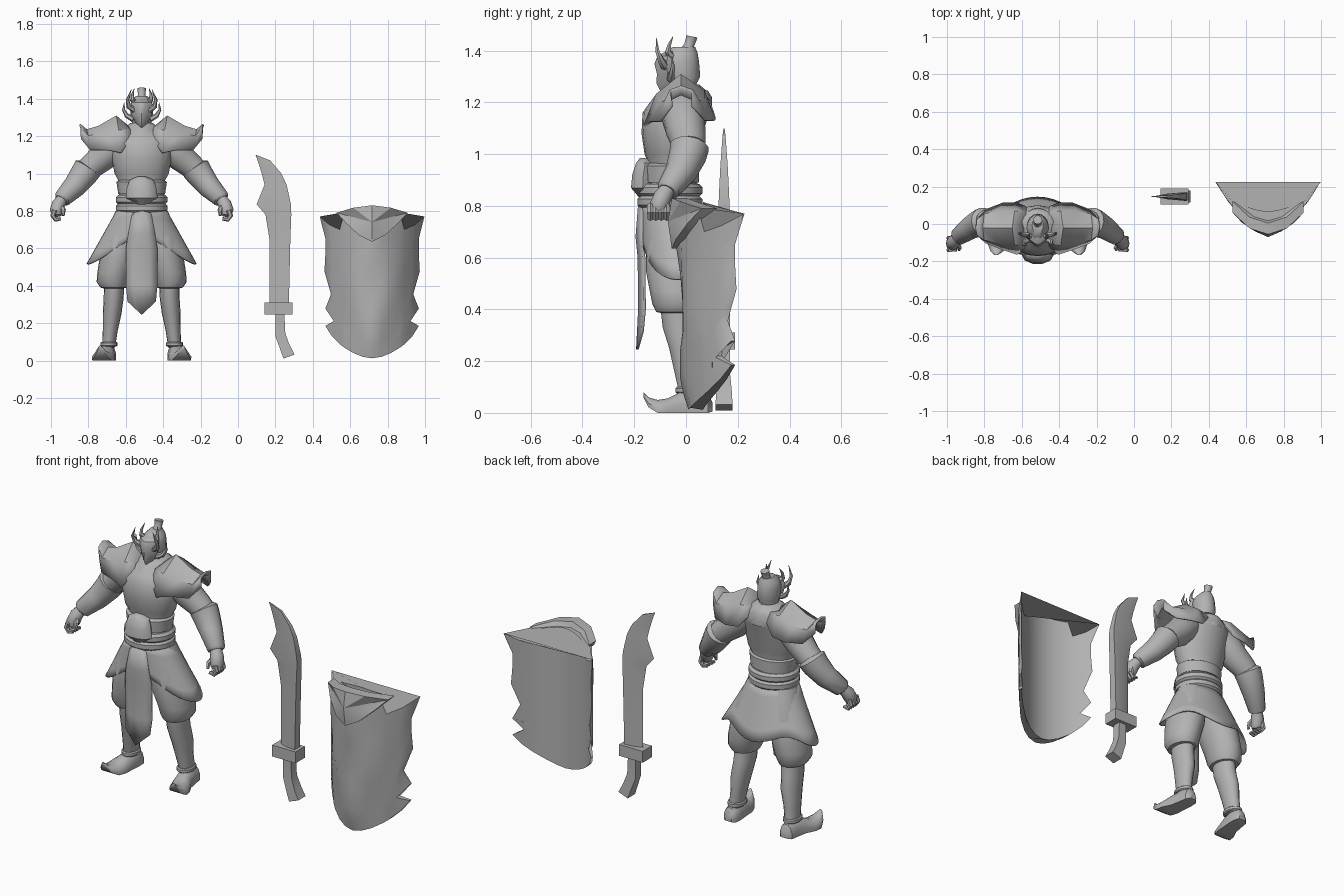
import bpy, bmesh, math
from mathutils import Vector

CX = -0.515   # warrior's centre line
SX = 0.717    # shield's centre line
grey = bpy.data.materials.new("plain_grey")
grey.diffuse_color = (0.45, 0.45, 0.45, 1)


def make(name, verts, faces, ox=CX, angle=40, thick=0, subd=0):
    me = bpy.data.meshes.new(name)
    me.from_pydata([(v[0] + ox, v[1], v[2]) for v in verts], [], faces)
    bm = bmesh.new()
    bm.from_mesh(me)
    bmesh.ops.recalc_face_normals(bm, faces=bm.faces)
    bm.to_mesh(me)
    bm.free()
    me.materials.append(grey)
    me.shade_smooth()
    me.set_sharp_from_angle(angle=math.radians(angle))
    ob = bpy.data.objects.new(name, me)
    bpy.context.collection.objects.link(ob)
    if thick:
        m = ob.modifiers.new("thickness", 'SOLIDIFY')
        m.thickness, m.offset = thick, 0
    if subd:
        ob.modifiers.new("smooth", 'SUBSURF').levels = subd
        ob.modifiers["smooth"].render_levels = subd
    return ob


def loft(name, rings, cap=True, side=1, **kw):
    """Skin closed rings of equal size; side = -1 mirrors across the centre."""
    n = len(rings[0])
    verts = [(p[0] * side, p[1], p[2]) for r in rings for p in r]
    faces = [(i * n + j, i * n + (j + 1) % n, (i + 1) * n + (j + 1) % n, (i + 1) * n + j)
             for i in range(len(rings) - 1) for j in range(n)]
    if cap:
        faces += [tuple(range(n)), tuple(range(len(verts) - n, len(verts)))]
    return make(name, verts, faces, **kw)


def flat(z, rx, front, back, cx=0, n=20, point=0):
    """Level ellipse from y=front to y=back; point narrows the front."""
    cy, ry = (front + back) / 2, (back - front) / 2
    out = []
    for k in range(n):
        a = 2 * math.pi * k / n
        s = math.sin(a)
        out.append((cx + rx * math.cos(a) * (1 - point * max(0, -s)), cy + ry * s, z))
    return out


def tube(name, path, side=1, n=10, **kw):
    """Round limb through (x, y, z, radius) points."""
    pts = [Vector(p[:3]) for p in path]
    rings = []
    for i, p in enumerate(path):
        d = (pts[min(i + 1, len(pts) - 1)] - pts[max(i - 1, 0)]).normalized()
        u = d.cross(Vector((0, 1, 0.01))).normalized()
        w = d.cross(u)
        rings.append([pts[i] + p[3] * (u * math.cos(2 * math.pi * k / n) + w * math.sin(2 * math.pi * k / n))
                      for k in range(n)])
    return loft(name, rings, side=side, **kw)


def grid(name, rows, **kw):
    n = len(rows[0])
    faces = [(i * n + j, i * n + j + 1, (i + 1) * n + j + 1, (i + 1) * n + j)
             for i in range(len(rows) - 1) for j in range(n - 1)]
    return make(name, [p for r in rows for p in r], faces, **kw)


# Torso, chest plate rim and neck
loft("torso", [flat(z, rx, f, b) for z, rx, f, b in [
    (.84, .125, -.15, .05), (.95, .118, -.14, .035), (1.0, .145, -.16, .05), (1.08, .16, -.172, .065),
    (1.16, .165, -.168, .09), (1.2, .15, -.14, .1), (1.24, .1, -.1, .085), (1.27, .06, -.07, .05)]])
loft("collar", [flat(z, rx, f, b) for z, rx, f, b in [
    (1.17, .1, -.16, .1), (1.22, .1, -.125, .1), (1.245, .085, -.1, .085), (1.23, .07, -.08, .07)]], cap=False)
loft("waist_plate", [flat(z, rx, f, b) for z, rx, f, b in [
    (.89, .125, -.165, .05), (.955, .135, -.165, .05), (.965, .12, -.15, .035)]])
# Rope belts and buckle
for i, z in enumerate((.815, .86)):
    loft(f"belt_{i}", [flat(z + dz, .125 + d, -.175 - d, .05 + d)
                       for dz, d in [(-.025, 0), (-.012, .013), (.012, .013), (.025, 0)]])
loft("buckle", [flat(z, rx, f, -.12, n=10) for z, rx, f in [
    (.835, .035, -.185), (.87, .085, -.215), (.92, .08, -.21), (.965, .065, -.195), (.985, .02, -.18)]])

# Skirt with a pointed hem, split at the front
N = 40
rings = []
for t in (0, .2, .4, .6, .8, 1):
    ring = []
    for k in range(N):
        a = 2 * math.pi * k / N
        c, s = math.cos(a), math.sin(a)
        hem = .515 + (.15 * max(0, -s) ** 3 if s < 0 else .05 * abs(math.sin(2 * a)) ** 2 + .01 * s)
        f = t * (.81 - hem) / .295
        ry = (.11 + .04 * f) if s < 0 else (.1 + .065 * f)
        ring.append(((.125 + .165 * f) * c, -.06 + .04 * f + ry * s, .81 - t * (.81 - hem)))
    rings.append(ring)
loft("skirt", rings, cap=False, thick=.01)
# Front cloth
grid("front_cloth", [[(w * u, y + .02 * abs(u), z + (.07 * abs(u) if z < .3 else 0)) for u in (-1, -.5, 0, .5, 1)]
                     for z, w, y in [(.81, .045, -.18), (.68, .07, -.19), (.6, .083, -.182),
                                     (.4, .083, -.18), (.245, .075, -.188)]], thick=.01)

# Head, face mask, crest
loft("head", [flat(z, rx, f, b, n=16, point=p) for z, rx, f, b, p in [
    (1.22, .055, -.06, .04, 0), (1.27, .052, -.08, .04, .3), (1.3, .06, -.09, .055, .3),
    (1.36, .06, -.1, .05, .2), (1.39, .052, -.085, .045, .1), (1.415, .03, -.05, .035, 0)]])
loft("face_mask", [flat(z, rx, f, -.03, n=12, point=.55) for z, rx, f in [
    (1.245, .012, -.1), (1.275, .035, -.115), (1.31, .052, -.112), (1.35, .06, -.122), (1.38, .055, -.11),
    (1.4, .03, -.07)]])
tube("crest", [(0, .0, 1.39, .03), (0, .012, 1.42, .02), (0, .02, 1.445, .022), (0, .022, 1.455, .024)])

RIDGE = [(.065, -.02, 1.245), (.136, -.02, 1.305), (.23, -.02, 1.25), (.295, -.02, 1.232), (.33, -.02, 1.262)]
FRONT = [(.06, -.13, 1.18), (.11, -.16, 1.11), (.185, -.135, 1.125), (.275, -.1, 1.125), (.322, -.055, 1.185)]
BACK = [(.06, .09, 1.2), (.11, .11, 1.14), (.185, .11, 1.13), (.275, .075, 1.13), (.322, .025, 1.185)]

for side, tag in ((-1, "right"), (1, "left")):
    # Helmet horns
    for i, p in enumerate([
            [(.045, -.06, 1.29, .016), (.08, -.055, 1.31, .013), (.097, -.05, 1.34, .008), (.093, -.055, 1.38, .001)],
            [(.04, -.08, 1.34, .018), (.07, -.095, 1.36, .014), (.075, -.11, 1.395, .009), (.055, -.115, 1.45, .001)],
            [(.03, -.05, 1.37, .018), (.05, -.07, 1.395, .013), (.05, -.065, 1.42, .008), (.04, -.05, 1.455, .001)]]):
        tube(f"{tag}_horn_{i}", p, side, n=6)
    # Draped shoulder plate
    rows = [FRONT]
    for edge, dy in ((FRONT, -.022), (BACK, .022)):
        mid = [tuple((a + b) / 2 + o for a, b, o in zip(e, r, (0, dy, .022))) for e, r in zip(edge, RIDGE)]
        rows += [mid, RIDGE] if edge is FRONT else [mid, BACK]
    grid(f"{tag}_shoulder_plate", [[(x * side, y, z) for x, y, z in r] for r in rows], thick=.01)
    # Arm, bracer, hand
    tube(f"{tag}_upper_arm", [(.1, -.01, 1.18, .07), (.15, -.01, 1.15, .085), (.205, 0, 1.09, .077),
                              (.26, .01, 1.045, .068), (.31, .01, 1.0, .062)], side, n=14)
    tube(f"{tag}_bracer", [(.283, .012, 1.035, .06), (.29, .012, 1.025, .077), (.31, .006, .995, .073),
                           (.36, -.02, .93, .062), (.425, -.068, .865, .047), (.43, -.072, .858, .035)], side, n=14)
    tube(f"{tag}_palm", [(.425, -.07, .865, .03), (.445, -.09, .835, .036), (.455, -.105, .8, .037),
                         (.455, -.112, .775, .025)], side)
    for i in range(4):
        y = -.075 - .021 * i
        tube(f"{tag}_finger_{i}", [(.465, y, .805, .014), (.475, y, .775, .014), (.46, y, .753, .012),
                                   (.432, y, .758, .009)], side, n=6)
    tube(f"{tag}_thumb", [(.435, -.1, .83, .015), (.418, -.128, .805, .013), (.42, -.138, .775, .008)], side, n=6)
    # Baggy trouser leg, shin, boot cuff
    loft(f"{tag}_trouser", [flat(z, rx, f, b, cx) for z, rx, f, b, cx in [
        (.8, .08, -.13, .03, .06), (.65, .1, -.155, .08, .105), (.55, .1, -.155, .09, .125),
        (.47, .092, -.14, .09, .145), (.42, .088, -.13, .08, .153), (.39, .07, -.115, .065, .15),
        (.385, .05, -.09, .04, .15)]], side=side)
    loft(f"{tag}_shin", [flat(z, rx, f, b, cx, 16) for z, rx, f, b, cx in [
        (.42, .055, -.1, .05, .147), (.33, .053, -.09, .06, .15), (.25, .05, -.065, .075, .158),
        (.16, .04, -.045, .07, .168), (.07, .035, -.025, .075, .177)]], side=side)
    loft(f"{tag}_boot_cuff", [flat(z, .04 + d, -.035 - d, .075 + d, .175, 16)
                              for z, d in [(.075, 0), (.08, .006), (.095, .006), (.1, 0)]], side=side)
    # Boot with upturned toe
    rings = []
    for y, cx, w, z0, z1 in [(.102, .175, .02, .005, .04), (.085, .178, .037, 0, .075), (.04, .18, .042, 0, .09),
                             (-.02, .188, .045, 0, .082), (-.07, .202, .056, 0, .056), (-.11, .212, .052, 0, .05),
                             (-.145, .218, .034, .022, .06), (-.165, .222, .01, .06, .08)]:
        rings.append([(cx + w * dx, y, z0 + (z1 - z0) * dz) for dx, dz in
                      [(-1, 0), (1, 0), (1.03, .4), (.75, .8), (.3, 1), (-.3, 1), (-.75, .8), (-1.03, .4)]])
    loft(f"{tag}_boot", rings, side=side)

# Sword: wedge blade, block guard, bent grip
SY = .147
blade = []
for z, l, r, t in [(1.1, .093, .096, .002), (1.07, .105, .172, .006), (1.0, .127, .232, .011), (.94, .142, .26, .015),
                   (.835, .1, .283, .02), (.78, .147, .285, .022), (.65, .168, .28, .023), (.3, .168, .272, .023)]:
    m = l + (r - l) * .45
    blade.append([(l, SY, z), (m, SY - t * .8, z), (r, SY - t, z), (r, SY + t, z), (m, SY + t * .8, z)])
loft("sword_blade", blade, ox=0, angle=25)


def box_loft(name, rows):
    loft(name, [[(l, SY - h, zl), (r, SY - h, zr), (r, SY + h, zr), (l, SY + h, zl)]
                for l, zl, r, zr, h in rows], ox=0, angle=25)


box_loft("sword_guard", [(.142, .245, .291, .245, .042), (.142, .31, .291, .31, .042)])
box_loft("sword_grip", [(.2, .25, .248, .25, .024), (.2, .13, .253, .145, .024),
                        (.222, .07, .275, .085, .03), (.243, .01, .302, .032, .033)])

# Shield: curved slab with torn edges and a hammered front
US = [0, .2, .4, .6, .68, .86, 1]
TOP = [.815, .81, .8, .785, .7, .725, .77]
BOT = [.012, .02, .04, .07, .085, .13, .185]
EDGE = [(0, .25), (.06, .19), (.11, .195), (.16, .25), (.29, .22), (.38, .235), (.5, .255), (.65, .25), (.8, .25),
        (1, .28)]
front, back = [], []
for v, w in EDGE:
    fr, bk = [], []
    for k in range(-6, 7):
        a, sg = US[abs(k)], (1 if k > 0 else -1)
        x = sg * (a * .25 + a ** 6 * (w - .25))
        z = BOT[abs(k)] + (TOP[abs(k)] - BOT[abs(k)]) * v
        q = (x / .25) ** 2
        bump = .016 * math.sin(3 * math.pi * v) * math.cos(a * 7) * (1 - a)
        fr.append((x, -.025 + .2 * q - bump + .035 * (1 - v) ** 4 * (1 - min(q, 1)), z))
        bk.append((x, .065 + .125 * q, z))
    front.append(fr)
    back.append(bk)
# Each ring runs across the front and returns along the back
loft("shield", [f + b[::-1] for f, b in zip(front, back)], ox=SX, angle=45)

# Raised crown plate on the shield
half = [(0, .83), (.1, .817), (.19, .79), (.14, .735), (.07, .67), (0, .635)]
loop = half + [(-x, z) for x, z in half[-2:0:-1]]
n = len(loop)
verts = [(x, -.055 + .2 * (x / .25) ** 2 + d, z) for d in (0, .06) for x, z in loop]
verts += [(0, -.07, .74), (0, .04, .74)]
faces = [(i, (i + 1) % n, n + (i + 1) % n, n + i) for i in range(n)]
faces += [(i, (i + 1) % n, 2 * n) for i in range(n)] + [(n + i, n + (i + 1) % n, 2 * n + 1) for i in range(n)]
make("shield_crown", verts, faces, ox=SX, angle=30)
